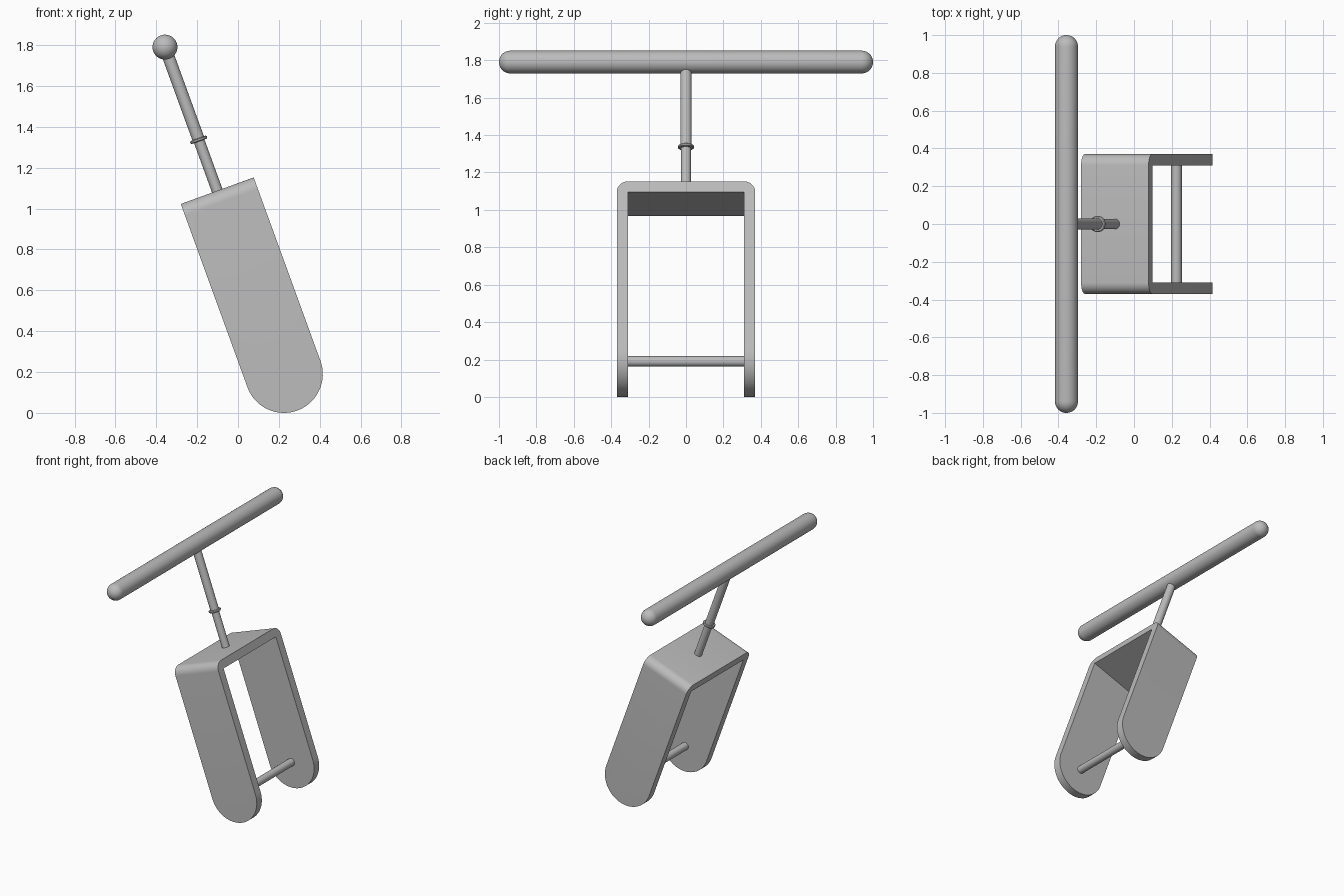
import bpy, bmesh, math
from mathutils import Matrix, Vector

cube = bpy.data.objects.get("Cube")
if cube:
    bpy.data.objects.remove(cube, do_unlink=True)

grey = bpy.data.materials.new("plain grey")
grey.use_nodes = True
grey.diffuse_color = (0.5, 0.5, 0.5, 1)
grey.node_tree.nodes["Principled BSDF"].inputs["Base Color"].default_value = (0.5, 0.5, 0.5, 1)

# Everything is built upright around the axle, then leaned back
R = 0.19
LEAN = Matrix.Translation((0.225, 0, R)) @ Matrix.Rotation(math.radians(-20), 4, 'Y')


def finish(name, bm):
    bmesh.ops.recalc_face_normals(bm, faces=bm.faces)
    bm.transform(LEAN)
    mesh = bpy.data.meshes.new(name)
    bm.to_mesh(mesh)
    bm.free()
    mesh.materials.append(grey)
    obj = bpy.data.objects.new(name, mesh)
    bpy.context.collection.objects.link(obj)
    bpy.ops.object.select_all(action='DESELECT')
    obj.select_set(True)
    bpy.context.view_layer.objects.active = obj
    bpy.ops.object.shade_smooth_by_angle(angle=math.radians(30))
    return obj


def lathe(name, profile, along_y=False, height=0):
    """Spin (radius, position) points around z, or around y at a height."""
    bm = bmesh.new()
    verts = [bm.verts.new((r, 0, z)) for r, z in profile]
    edges = [bm.edges.new(pair) for pair in zip(verts, verts[1:])]
    bmesh.ops.spin(bm, geom=verts + edges, cent=(0, 0, 0), axis=(0, 0, 1),
                   angle=math.tau, steps=32)
    bmesh.ops.remove_doubles(bm, verts=bm.verts, dist=0.0001)
    if along_y:
        bm.transform(Matrix.Translation((0, 0, height)) @ Matrix.Rotation(math.pi / 2, 4, 'X'))
    return finish(name, bm)


def fork(half_width=0.37, wall=0.06, top=0.955, corner=0.06, steps=32):
    """Sweep a U section across the fork; its feet follow a half circle."""
    bm = bmesh.new()
    rings = []
    for i in range(steps + 1):
        a = math.pi * i / steps
        x, foot = R * math.cos(a), -R * math.sin(a)
        inner = half_width - wall
        half = [(inner, top - wall), (inner, foot), (half_width, foot)]
        for k in range(9):
            t = math.pi / 2 * k / 8
            half.append((half_width - corner + corner * math.cos(t),
                         top - corner + corner * math.sin(t)))
        section = half + [(-y, z) for y, z in reversed(half)]
        rings.append([bm.verts.new((x, y, z)) for y, z in section])
    for a, b in zip(rings, rings[1:]):
        n = len(a)
        for j in range(n):
            bm.faces.new((a[j], a[(j + 1) % n], b[(j + 1) % n], b[j]))
    bm.faces.new(rings[0])
    bm.faces.new(rings[-1])
    return finish("fork", bm)


fork()

# Axle between the fork legs
lathe("axle", [(0, -0.32), (0.028, -0.32), (0.028, 0.32), (0, 0.32)], along_y=True)

# Stem: slim lower tube, collar and slightly wider upper tube
COLLAR = 1.22
lathe("lower_stem", [(0, 0.92), (0.027, 0.92), (0.027, COLLAR), (0, COLLAR)])
lathe("upper_stem", [(0, COLLAR), (0.03, COLLAR), (0.03, 1.69), (0, 1.69)])
lathe("stem_collar", [(0, COLLAR - 0.008), (0.038, COLLAR - 0.008), (0.043, COLLAR - 0.004),
                      (0.043, COLLAR + 0.004), (0.038, COLLAR + 0.008), (0, COLLAR + 0.008)])

# Handlebar with domed ends
r, end = 0.061, 0.939
dome = [(r * math.cos(t), end + r * math.sin(t))
        for t in (math.pi / 2 * k / 10 for k in range(11))]
dome[-1] = (0, end + r)
lathe("handlebar", [(p, -z) for p, z in reversed(dome)] + dome, along_y=True, height=1.703)
